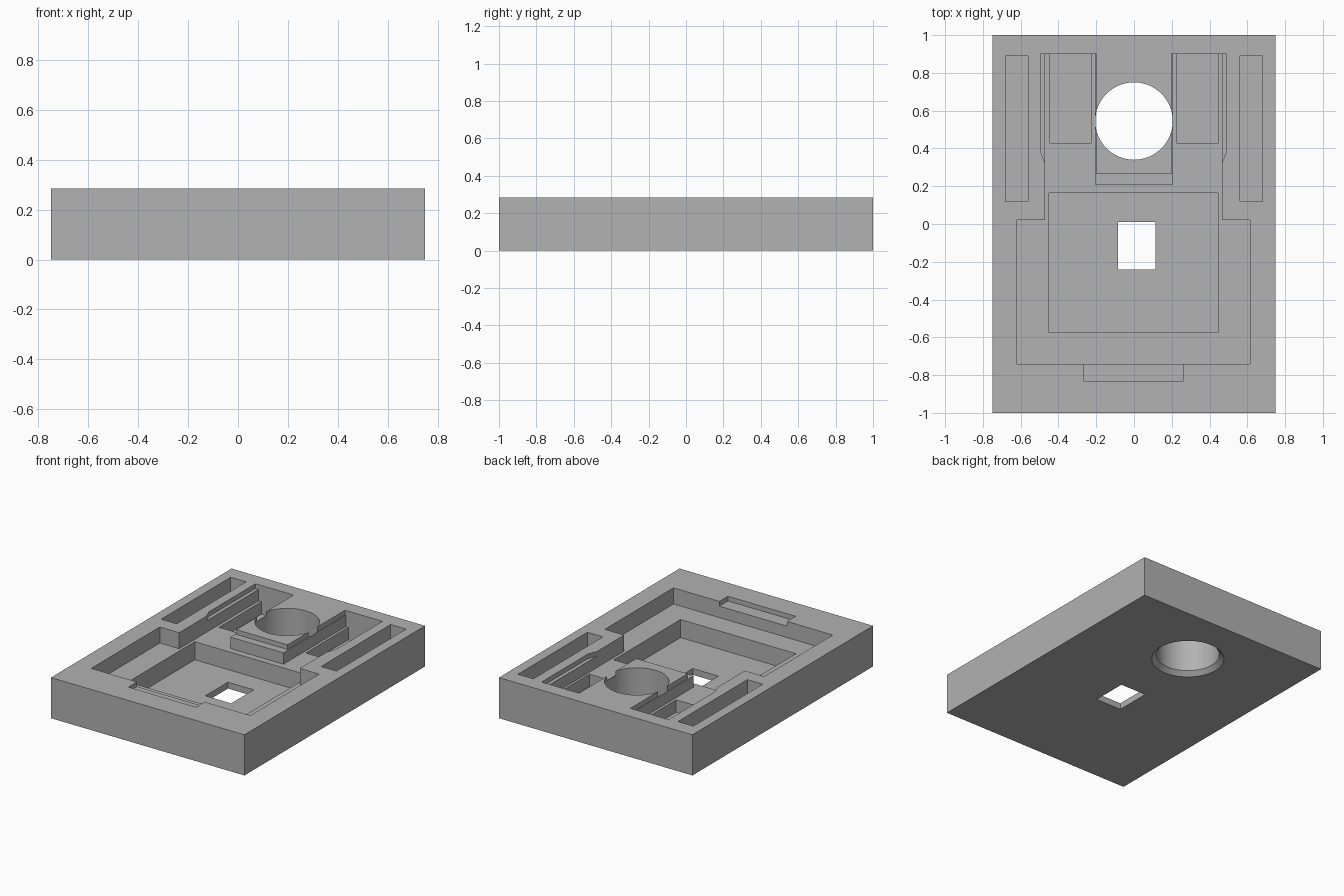
import bpy
import bmesh
import math

if "Cube" in bpy.data.objects:
    bpy.data.objects.remove(bpy.data.objects["Cube"], do_unlink=True)

HEIGHT = 0.285
ABOVE = HEIGHT + 0.1

grey = bpy.data.materials.new("plain_grey")
grey.use_nodes = True
grey.diffuse_color = (0.445, 0.445, 0.445, 1)
grey.node_tree.nodes["Principled BSDF"].inputs["Base Color"].default_value = grey.diffuse_color


def make_object(name, bm):
    bmesh.ops.recalc_face_normals(bm, faces=bm.faces)
    mesh = bpy.data.meshes.new(name)
    bm.to_mesh(mesh)
    bm.free()
    mesh.materials.append(grey)
    obj = bpy.data.objects.new(name, mesh)
    bpy.context.collection.objects.link(obj)
    return obj


def prism(name, outline, bottom, top):
    """Extrude a plan outline between two heights."""
    bm = bmesh.new()
    face = bm.faces.new([bm.verts.new((x, y, bottom)) for x, y in outline])
    result = bmesh.ops.extrude_face_region(bm, geom=[face])
    verts = [g for g in result["geom"] if isinstance(g, bmesh.types.BMVert)]
    bmesh.ops.translate(bm, verts=verts, vec=(0, 0, top - bottom))
    return make_object(name, bm)


def rect(x0, x1, y0, y1):
    return [(x0, y0), (x1, y0), (x1, y1), (x0, y1)]


def cone(name, centre, r_bottom, r_top, bottom, top):
    bm = bmesh.new()
    bmesh.ops.create_cone(bm, cap_ends=True, segments=64, radius1=r_bottom,
                          radius2=r_top, depth=top - bottom)
    bmesh.ops.translate(bm, verts=bm.verts, vec=(*centre, (top + bottom) / 2))
    return make_object(name, bm)


def pocket(name, outline, depth):
    return prism(name, outline, HEIGHT - depth, ABOVE)


# Main slab
slab = prism("tray_body", rect(-0.75, 0.75, -1, 1), 0, HEIGHT)

# Main recess with two arms around the central block
recess = [(-0.62, -0.74), (0.615, -0.74), (0.615, 0.02), (0.465, 0.02),
          (0.465, 0.9), (0.206, 0.9), (0.206, 0.21), (-0.206, 0.21),
          (-0.206, 0.9), (-0.47, 0.9), (-0.47, 0.02), (-0.62, 0.02)]

# Shallow ledges on the arm rims and around the central block
ledges = [(0.49, 0.9), (0.199, 0.9), (0.199, 0.265), (-0.199, 0.265),
          (-0.199, 0.9), (-0.495, 0.9), (-0.495, 0.385), (-0.47, 0.32),
          (-0.4, 0.1), (0.4, 0.1), (0.465, 0.32), (0.49, 0.385)]

cutters = [
    pocket("main_recess", recess, 0.113),
    pocket("rim_ledges", ledges, 0.033),
    pocket("finger_notch", rect(-0.265, 0.26, -0.835, -0.7), 0.033),
    pocket("deep_recess", rect(-0.45, 0.445, -0.575, 0.165), 0.24),
    prism("square_hole", rect(-0.085, 0.115, -0.24, 0.01), -0.1, ABOVE),
]

# Mirrored arm wells and outer slots
for side, s in (("left", 1), ("right", -1)):
    cutters.append(pocket(side + "_well", rect(s * 0.225, s * 0.448, 0.43, 0.9), 0.2))
    cutters.append(pocket(side + "_slot", rect(s * 0.56, s * 0.68, 0.12, 0.89), 0.16))

# Round through hole, chamfered underneath
centre = (0, 0.545)
cutters.append(cone("round_hole", centre, 0.205, 0.205, -0.1, ABOVE))
cutters.append(cone("hole_chamfer", centre, 0.265, 0.205, -0.03, 0.03))

# Cut every recess out of the slab, then discard the cutters
bpy.context.view_layer.objects.active = slab
for cutter in cutters:
    cutter.hide_render = True
    mod = slab.modifiers.new(cutter.name, "BOOLEAN")
    mod.operation = "DIFFERENCE"
    mod.solver = "EXACT"
    mod.object = cutter
    bpy.ops.object.modifier_apply(modifier=mod.name)
    bpy.data.objects.remove(cutter, do_unlink=True)

bpy.ops.object.select_all(action="DESELECT")
slab.select_set(True)
bpy.ops.object.shade_smooth_by_angle(angle=math.radians(25))
